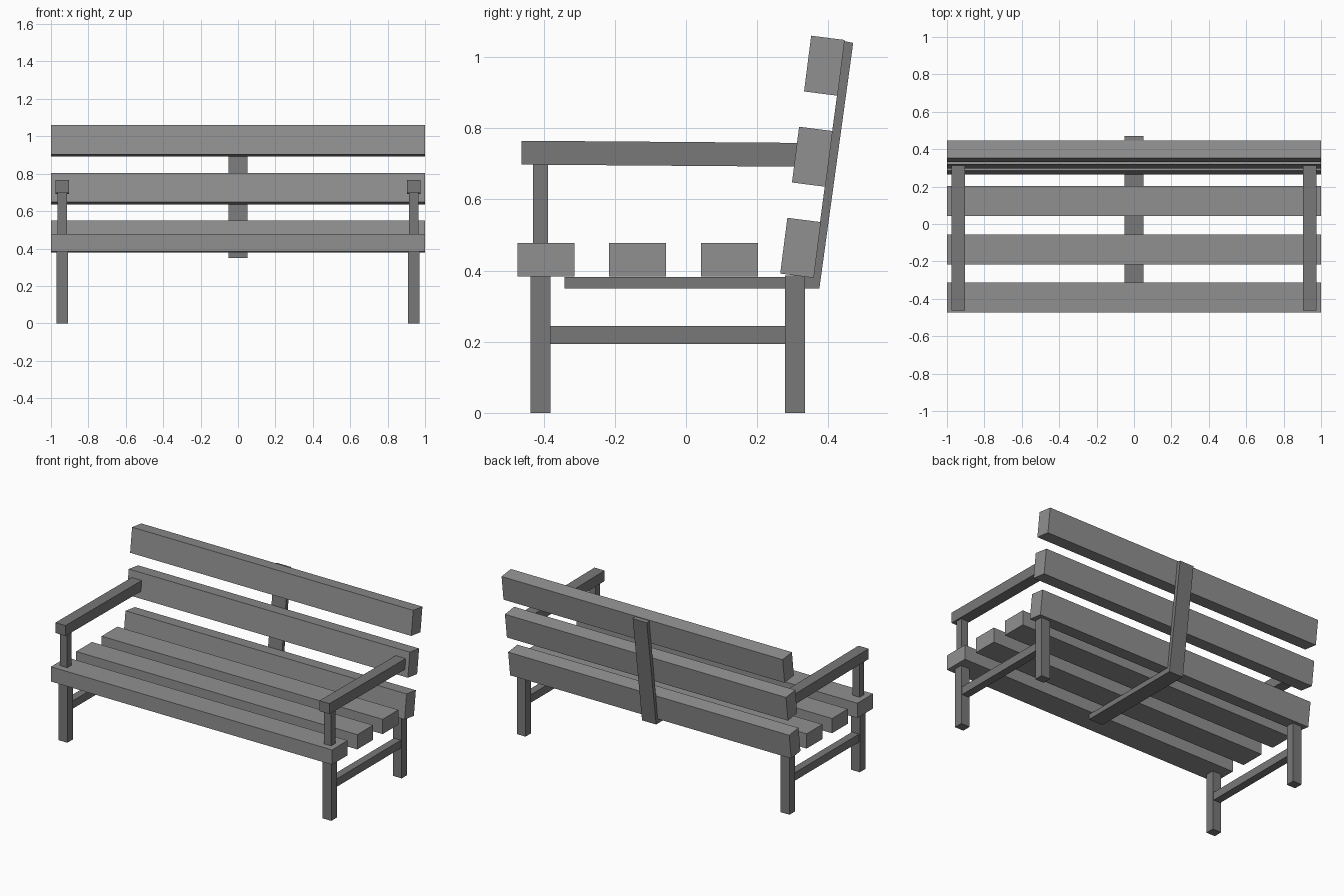
import bpy, bmesh, math
from mathutils import Matrix

if "Cube" in bpy.data.objects:
    bpy.data.objects.remove(bpy.data.objects["Cube"])


def grey(name, v):
    mat = bpy.data.materials.new(name)
    mat.diffuse_color = (v, v, v, 1)
    mat.use_nodes = True
    mat.node_tree.nodes["Principled BSDF"].inputs["Base Color"].default_value = mat.diffuse_color
    return mat


SLAT = grey("slat_grey", 0.28)
FRAME = grey("frame_grey", 0.19)


def finish(bm, name, mat):
    mesh = bpy.data.meshes.new(name)
    bm.to_mesh(mesh)
    bm.free()
    mesh.materials.append(mat)
    ob = bpy.data.objects.new(name, mesh)
    bpy.context.collection.objects.link(ob)
    return ob


def box(name, lo, hi, mat, tilt=0.0):
    """Box between two corners, tilted about x around its centre."""
    size = [b - a for a, b in zip(lo, hi)]
    bm = bmesh.new()
    bmesh.ops.create_cube(bm, size=1.0, matrix=Matrix.Diagonal((*size, 1)))
    ob = finish(bm, name, mat)
    ob.location = [(a + b) / 2 for a, b in zip(lo, hi)]
    ob.rotation_euler.x = tilt
    return ob


def side_profile(name, points, x0, x1, mat):
    """Extrude a (y, z) outline along x."""
    bm = bmesh.new()
    face = bm.faces.new([bm.verts.new((x0, y, z)) for y, z in points])
    ext = bmesh.ops.extrude_face_region(bm, geom=[face])
    verts = [v for v in ext["geom"] if isinstance(v, bmesh.types.BMVert)]
    bmesh.ops.translate(bm, verts=verts, vec=(x1 - x0, 0, 0))
    bmesh.ops.recalc_face_normals(bm, faces=bm.faces)
    return finish(bm, name, mat)


# Seat slats
for i, y in enumerate((-0.473, -0.216, 0.042)):
    box(f"seat_slat_{i + 1}", (-1, y, 0.383), (1, y + 0.16, 0.478), SLAT)

# Leaning backrest slats
for i, (y, z) in enumerate(((0.322, 0.464), (0.355, 0.72), (0.389, 0.976))):
    box(f"back_slat_{i + 1}", (-1, y - 0.0475, z - 0.079),
        (1, y + 0.0475, z + 0.079), SLAT, -math.radians(7.3))

# Bent centre support under the seat and behind the back
side_profile("centre_support",
             [(-0.341, 0.35), (0.375, 0.35), (0.47, 1.04), (0.445, 1.045),
              (0.356, 0.382), (-0.341, 0.382)], -0.05, 0.05, FRAME)

# End frames
for side, s in (("left", -1), ("right", 1)):
    def span(half):
        return s * 0.939 - half, s * 0.939 + half

    a, b = span(0.031)
    box(f"front_leg_{side}", (a, -0.437, 0), (b, -0.381, 0.386), FRAME)
    box(f"back_leg_{side}", (a, 0.278, 0), (b, 0.334, 0.386), FRAME)
    a, b = span(0.025)
    box(f"arm_post_{side}", (a, -0.43, 0.47), (b, -0.388, 0.70), FRAME)
    box(f"stretcher_{side}", (a, -0.385, 0.193), (b, 0.282, 0.244), FRAME)
    a, b = span(0.036)
    side_profile(f"armrest_{side}",
                 [(-0.463, 0.698), (0.318, 0.692), (0.318, 0.759),
                  (-0.463, 0.765)], a, b, FRAME)
